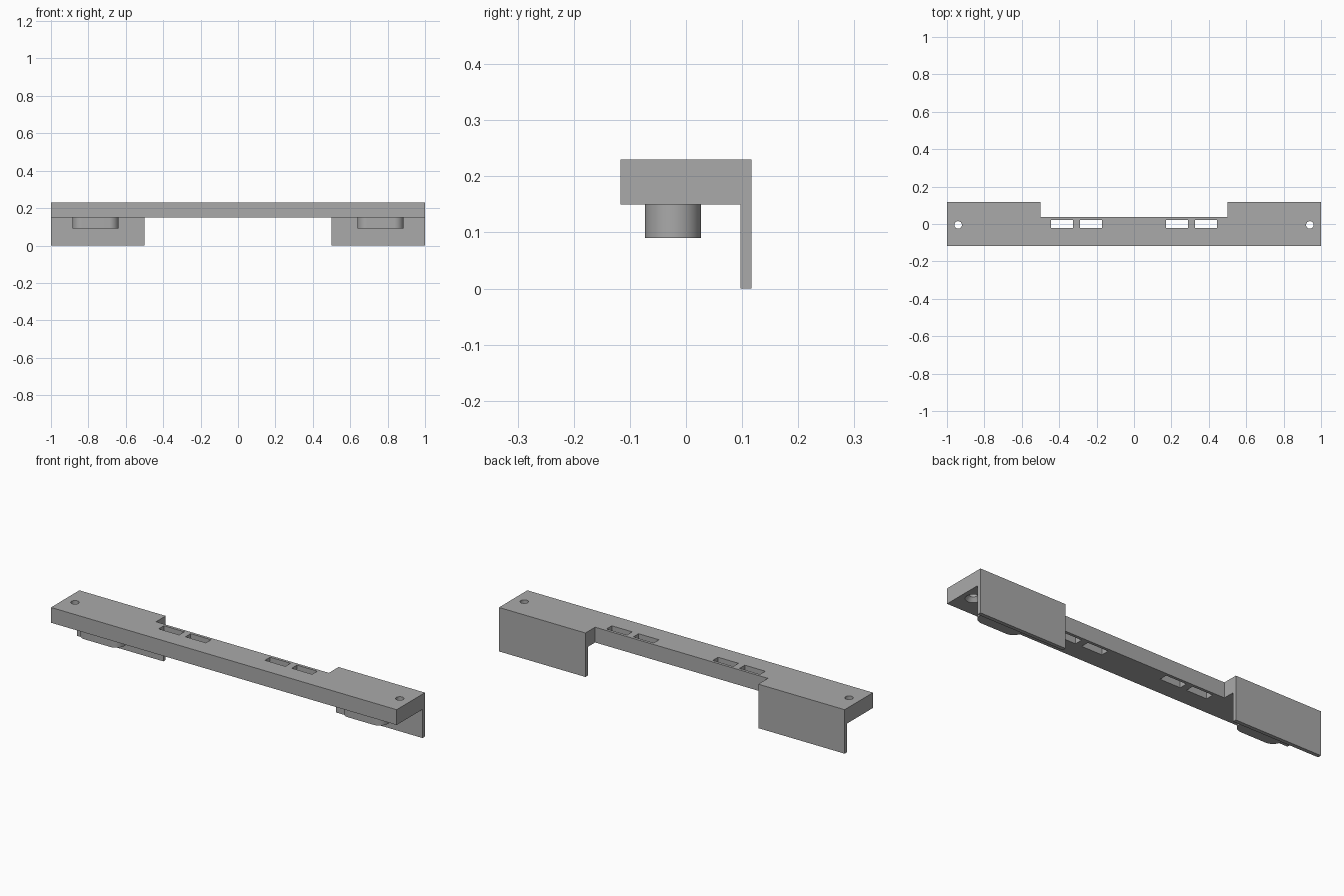
import bpy, bmesh, math

default = bpy.data.objects.get("Cube")
if default:
    bpy.data.objects.remove(default, do_unlink=True)

grey = bpy.data.materials.new("plain grey")
grey.use_nodes = True
colour = (0.4, 0.4, 0.4, 1)
grey.diffuse_color = colour
grey.node_tree.nodes["Principled BSDF"].inputs["Base Color"].default_value = colour


def prism(name, outline, z0, z1, top_scale=1):
    """Extrude an outline along z; top_scale tapers it about its middle."""
    cx = sum(p[0] for p in outline) / len(outline)
    cy = sum(p[1] for p in outline) / len(outline)
    bm = bmesh.new()
    low = [bm.verts.new((x, y, z0)) for x, y in outline]
    high = [bm.verts.new((cx + (x - cx) * top_scale, cy + (y - cy) * top_scale, z1))
            for x, y in outline]
    bm.faces.new(low[::-1])
    bm.faces.new(high)
    n = len(outline)
    for i in range(n):
        j = (i + 1) % n
        bm.faces.new((low[i], low[j], high[j], high[i]))
    bmesh.ops.recalc_face_normals(bm, faces=bm.faces)
    mesh = bpy.data.meshes.new(name)
    bm.to_mesh(mesh)
    bm.free()
    mesh.materials.append(grey)
    obj = bpy.data.objects.new(name, mesh)
    bpy.context.collection.objects.link(obj)
    return obj


def rect(x0, x1, y0, y1):
    return [(x0, y0), (x1, y0), (x1, y1), (x0, y1)]


def stadium(cx, cy, half_length, r, steps=24):
    """Round-ended outline; a circle when half_length equals r."""
    points = []
    for side in (1, -1):
        for i in range(steps + 1):
            a = math.pi * i / steps - side * math.pi / 2
            if side < 0 and half_length == r and i in (0, steps):
                continue
            points.append((cx + side * (half_length - r) + r * math.cos(a),
                           cy + r * math.sin(a)))
    return points


def smooth(obj):
    bpy.ops.object.select_all(action="DESELECT")
    obj.select_set(True)
    bpy.context.view_layer.objects.active = obj
    bpy.ops.object.shade_smooth_by_angle(angle=math.radians(30))


BACK, FRONT, NOTCH = 0.117, -0.117, 0.037
UNDER, TOP = 0.15, 0.23

# Long bar with the middle of its back edge cut away
bar = prism("mounting_bar", [(-1, FRONT), (1, FRONT), (1, BACK), (0.5, BACK),
                             (0.5, NOTCH), (-0.5, NOTCH), (-0.5, BACK), (-1, BACK)],
            UNDER, TOP)

cutters = []
for side, label in ((1, "left"), (-1, "right")):
    # Thin flange hanging from the back edge
    x0, x1 = sorted((side * 0.5, side * 1.0))
    prism(label + "_back_flange", rect(x0, x1, 0.097, BACK), 0, UNDER)

    # Round-ended locating boss below the bar
    smooth(prism(label + "_boss", stadium(side * 0.762, -0.023, 0.123, 0.05), 0.09, UNDER))

    # Screw hole with a countersink underneath
    hole = stadium(side * 0.94, -0.005, 0.02, 0.02, 16)
    sink = stadium(side * 0.94, -0.005, 0.038, 0.038, 16)
    cutters.append(prism(label + "_hole_cutter", hole, UNDER - 0.05, TOP + 0.05))
    cutters.append(prism(label + "_sink_cutter", sink, UNDER - 0.001, UNDER + 0.02, 0.52))

    # Pair of strap slots
    for centre in (0.23, 0.385):
        c = side * centre
        cutters.append(prism(label + "_slot_cutter", rect(c - 0.059, c + 0.059, -0.021, 0.022),
                             UNDER - 0.05, TOP + 0.05))

for cutter in cutters:
    cut = bar.modifiers.new(cutter.name, "BOOLEAN")
    cut.operation = "DIFFERENCE"
    cut.solver = "EXACT"
    cut.object = cutter
    bpy.context.view_layer.objects.active = bar
    bpy.ops.object.modifier_apply(modifier=cut.name)
    bpy.data.objects.remove(cutter, do_unlink=True)
smooth(bar)
